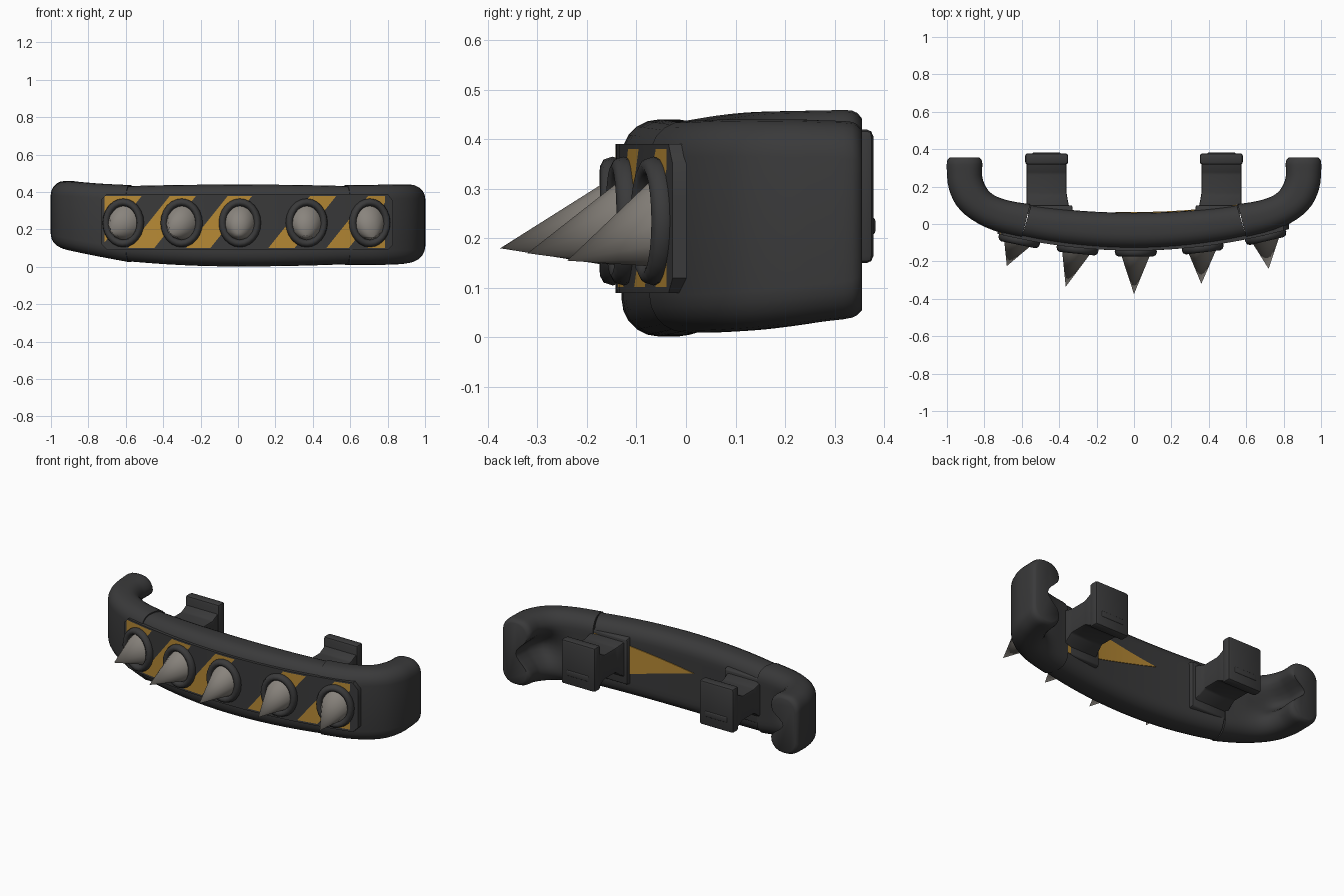
import bpy, bmesh, math
from mathutils import Vector

if "Cube" in bpy.data.objects:
    bpy.data.objects.remove(bpy.data.objects["Cube"])

def material(name, col):
    m = bpy.data.materials.new(name)
    m.diffuse_color = (*col, 1)
    m.use_nodes = True
    m.node_tree.nodes["Principled BSDF"].inputs["Base Color"].default_value = m.diffuse_color
    return m

BLACK = material("charcoal", (0.042, 0.042, 0.043))
YELLOW = material("hazard yellow", (0.47, 0.25, 0.035))
STEEL = material("worn steel", (0.25, 0.23, 0.205))

def finish(bm, name, mats, angle=40):
    bmesh.ops.recalc_face_normals(bm, faces=bm.faces)
    me = bpy.data.meshes.new(name)
    bm.to_mesh(me)
    bm.free()
    for m in mats:
        me.materials.append(m)
    ob = bpy.data.objects.new(name, me)
    bpy.context.collection.objects.link(ob)
    bpy.ops.object.select_all(action='DESELECT')
    ob.select_set(True)
    bpy.context.view_layer.objects.active = ob
    bpy.ops.object.shade_smooth_by_angle(angle=math.radians(angle))
    return ob

def front(x):      # front curve of the bar seen from above
    return -0.13 + 0.167 * x * x

def back(x):       # rear curve of the bar
    return 0.06 + 0.13 * x * x

def section(o, i, zb, zt, r, notch):
    """Rounded section from outer point o to inner point i, with an optional inner groove."""
    o, i = Vector(o), Vector(i)
    w, pts = (i - o).length, []
    r = min(r, w * 0.49)
    for cs, cz, a0 in ((r, zb + r, 180), (w - r, zb + r, 270), (w - r, zt - r, 0), (r, zt - r, 90)):
        for k in range(6):
            a = math.radians(a0 + 18 * k)
            pts.append((cs + r * math.cos(a), cz + r * math.sin(a)))
        if a0 == 270:   # inner side, groove between two lobes
            h = zt - zb - 2 * r
            for k in range(1, 10):
                pts.append((w - notch * math.sin(math.pi * k / 10) ** 2, zb + r + h * k / 10))
    d = (i - o).normalized()
    return [Vector((o.x + d.x * s, o.y + d.y * s, z)) for s, z in pts]

def sweep(name, stations):
    bm = bmesh.new()
    rings = [[bm.verts.new(p) for p in section(*s)] for s in stations]
    n = len(rings[0])
    for a, b in zip(rings, rings[1:]):
        for k in range(n):
            bm.faces.new((a[k], a[(k + 1) % n], b[(k + 1) % n], b[k]))
    bm.faces.new(rings[0])
    bm.faces.new(rings[-1])
    return finish(bm, name, [BLACK], 50)

# main curved bar
st = []
for k in range(17):
    t = -1 + k / 8
    zb = 0.002 + 0.012 * t * t + (0.015 * t * t if t < 0 else 0)
    st.append(((0.6 * t, front(0.6 * t)), (0.55 * t, back(0.55 * t)), zb, 0.44 - 0.008 * t * t, 0.075, 0))
sweep("main_bar", st)

# wrapped end pieces: outer x, y, inner x, y, groove depth
WING = [(0.6, -0.074, 0.555, 0.106, 0), (0.75, -0.035, 0.67, 0.125, 0), (0.87, 0.025, 0.75, 0.155, 0.03),
        (0.95, 0.10, 0.79, 0.195, 0.08), (0.99, 0.19, 0.81, 0.245, 0.09), (1.0, 0.27, 0.812, 0.28, 0.09),
        (1.0, 0.335, 0.812, 0.335, 0.09), (0.985, 0.355, 0.828, 0.355, 0.075)]
HEIGHT = {1: ([0.01, 0.01, 0.012, 0.016, 0.024, 0.032, 0.04, 0.055],
              [0.437, 0.438, 0.44, 0.44, 0.44, 0.438, 0.435, 0.42]),
          -1: ([0.025, 0.05, 0.07, 0.085, 0.095, 0.1, 0.105, 0.12],
               [0.437, 0.443, 0.45, 0.455, 0.457, 0.458, 0.458, 0.442])}

def smooth(rows, steps=3):
    out = []
    for k in range(len(rows) - 1):
        p = [rows[max(k - 1, 0)], rows[k], rows[k + 1], rows[min(k + 2, len(rows) - 1)]]
        for j in range(steps):
            t = j / steps
            out.append([0.5 * (2 * b + (c - a) * t + (2 * a - 5 * b + 4 * c - d) * t * t
                               + (3 * b - a - 3 * c + d) * t ** 3) for a, b, c, d in zip(*p)])
    return out + [rows[-1]]

for side, label in ((1, "right"), (-1, "left")):
    rows = [(*w, zb, zt) for w, zb, zt in zip(WING, *HEIGHT[side])]
    sweep("end_wrap_" + label, [((side * r[0], r[1]), (side * r[2], r[3]), r[5], r[6], 0.075, max(r[4], 0))
                                for r in smooth(rows)])

# front plate with slanted hazard stripes
STRIPES = [(-0.95, -0.63), (-0.48, -0.34), (-0.17, -0.04), (0.27, 0.41), (0.58, 0.70), (0.80, 0.95)]
SL = 0.8

def cut(bm, co, no):
    bmesh.ops.bisect_plane(bm, geom=bm.verts[:] + bm.edges[:] + bm.faces[:], plane_co=co, plane_no=no)

bm = bmesh.new()
bm.faces.new([bm.verts.new((x, 0, z)) for x, z in
              ((-0.73, 0.12), (-0.70, 0.09), (0.80, 0.09), (0.83, 0.12), (0.83, 0.35),
               (0.80, 0.39), (-0.70, 0.39), (-0.73, 0.36))])
for s in STRIPES:
    for u in s:
        cut(bm, (u, 0, 0.235), (1, 0, -SL))
for x in (-0.715, 0.785):
    cut(bm, (x, 0, 0), (1, 0, 0))
for z in (0.102, 0.38):
    cut(bm, (0, 0, z), (0, 0, 1))
for k in range(-6, 8):
    cut(bm, (k * 0.11, 0, 0), (1, 0, 0))
for f in bm.faces:
    c = f.calc_center_median()
    u = c.x - SL * (c.z - 0.235)
    inside = -0.715 < c.x < 0.785 and 0.102 < c.z < 0.38
    f.material_index = int(inside and any(a < u < b for a, b in STRIPES))
ext = bmesh.ops.extrude_edge_only(bm, edges=[e for e in bm.edges if e.is_boundary])
rim = {v for v in ext['geom'] if isinstance(v, bmesh.types.BMVert)}
for v in bm.verts:
    v.co.y = front(v.co.x) + (0.035 if v in rim else -0.012)
finish(bm, "striped_front_plate", [BLACK, YELLOW])

# painted wedge on the rear of the bar
bm = bmesh.new()
bm.faces.new([bm.verts.new(p) for p in ((0.55, 0, 0.36), (0.55, 0, 0.10), (-0.1, 0, 0.27))])
for k in range(0, 9):
    cut(bm, (k * 0.065, 0, 0), (1, 0, 0))
ext = bmesh.ops.extrude_face_region(bm, geom=bm.faces[:])
rim = {v for v in ext['geom'] if isinstance(v, bmesh.types.BMVert)}
for v in bm.verts:
    v.co.y = back(v.co.x) + (0.004 if v in rim else -0.004)
finish(bm, "rear_paint_wedge", [YELLOW])

# spikes with their collar rings: centre x, tip
SPIKES = [(-0.61, (-0.68, -0.225, 0.19)), (-0.30, (-0.365, -0.335, 0.18)), (0.01, (0.0, -0.375, 0.18)),
          (0.365, (0.36, -0.32, 0.17)), (0.70, (0.72, -0.24, 0.155))]
for n, (x, tip) in enumerate(SPIKES, 1):
    c = Vector((x, front(x), 0.235))
    t = Vector((1, 0.334 * x, 0)).normalized()
    out = Vector((t.y, -t.x, 0))
    up = Vector((0, 0, 1))
    bm = bmesh.new()
    rings = []
    for k in range(24):
        a = 2 * math.pi * k / 24
        ring = []
        for j in range(8):
            b = 2 * math.pi * j / 8
            d = 0.020 * math.cos(b)
            ring.append(bm.verts.new(c + t * (0.093 + d) * math.cos(a) + up * (0.110 + d) * math.sin(a)
                                     + out * (0.018 + 0.026 * math.sin(b))))
        rings.append(ring)
    for k in range(24):
        p, q = rings[k], rings[(k + 1) % 24]
        for j in range(8):
            bm.faces.new((p[j], p[(j + 1) % 8], q[(j + 1) % 8], q[j]))
    finish(bm, f"spike_collar_{n}", [BLACK], 60)
    bm = bmesh.new()
    base = [bm.verts.new(c + out * 0.012 + t * 0.086 * math.cos(a) + up * 0.092 * math.sin(a))
            for a in (2 * math.pi * k / 12 for k in range(12))]
    apex = bm.verts.new(tip)
    for k in range(12):
        bm.faces.new((base[k], base[(k + 1) % 12], apex))
    bm.faces.new(base)
    finish(bm, f"spike_{n}", [STEEL], 45)

# rear mounts
def loft(name, sects, bevel=0.008):
    """Box lofted through (y, x0, x1, z0, z1) rectangles."""
    bm = bmesh.new()
    rings = [[bm.verts.new(p) for p in ((a, y, c), (b, y, c), (b, y, d), (a, y, d))] for y, a, b, c, d in sects]
    for p, q in zip(rings, rings[1:]):
        for k in range(4):
            bm.faces.new((p[k], p[(k + 1) % 4], q[(k + 1) % 4], q[k]))
    bm.faces.new(rings[0])
    bm.faces.new(rings[-1])
    bmesh.ops.bevel(bm, geom=bm.edges[:], offset=bevel, segments=2, affect='EDGES', profile=0.5)
    return finish(bm, name, [BLACK])

for side, label in ((1, "right"), (-1, "left")):
    def sx(a, b):
        return (a, b) if side > 0 else (-b, -a)
    loft("mount_base_" + label, [(0.05, *sx(0.325, 0.57), 0.09, 0.385), (0.10, *sx(0.33, 0.57), 0.1, 0.375)])
    loft("mount_arm_" + label, [(0.08, *sx(0.345, 0.575), 0.13, 0.36), (0.16, *sx(0.36, 0.575), 0.19, 0.34),
                                (0.27, *sx(0.36, 0.575), 0.19, 0.34), (0.33, *sx(0.36, 0.575), 0.16, 0.37)])
    loft("mount_pad_" + label, [(0.318, *sx(0.352, 0.582), 0.15, 0.42), (0.378, *sx(0.352, 0.582), 0.15, 0.42)], 0.014)
    # raised catch on the rear of the pad
    loft("mount_catch_" + label, [(0.36, *sx(0.385, 0.55), 0.2, 0.25), (0.382, *sx(0.395, 0.54), 0.21, 0.24)], 0.004)
